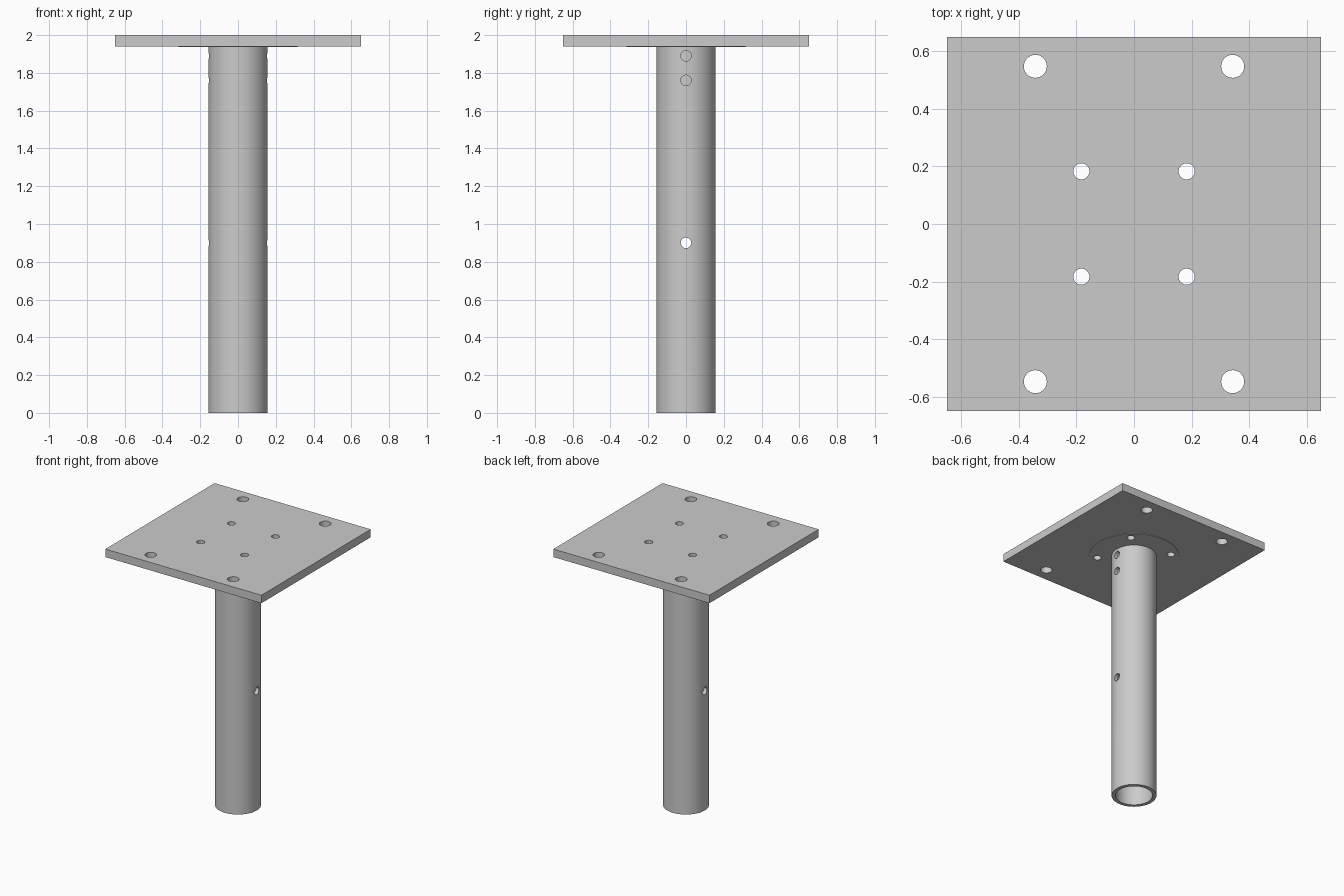
import bpy
import math

cube = bpy.data.objects.get("Cube")
if cube:
    bpy.data.objects.remove(cube, do_unlink=True)

steel = bpy.data.materials.new("grey steel")
steel.use_nodes = True
steel.diffuse_color = (0.6, 0.6, 0.6, 1)
steel.node_tree.nodes["Principled BSDF"].inputs["Base Color"].default_value = (0.6, 0.6, 0.6, 1)

PLATE_BOTTOM, TOP = 1.94, 2.0
PIPE_RADIUS, BORE_RADIUS = 0.157, 0.13


def cylinder(name, radius, z0, z1, x=0, y=0, sides=64):
    bpy.ops.mesh.primitive_cylinder_add(vertices=sides, radius=radius, depth=z1 - z0,
                                        location=(x, y, (z0 + z1) / 2))
    ob = bpy.context.object
    ob.name = name
    ob.data.materials.append(steel)
    return ob


def cut(target, cutters):
    """Subtract the cutters from the target and remove them."""
    for cutter in cutters:
        mod = target.modifiers.new("hole", 'BOOLEAN')
        mod.operation, mod.solver, mod.object = 'DIFFERENCE', 'EXACT', cutter
        bpy.context.view_layer.objects.active = target
        bpy.ops.object.modifier_apply(modifier=mod.name)
        bpy.data.objects.remove(cutter, do_unlink=True)


def corner_holes(radius, x, y):
    return [cylinder("hole_cutter", radius, 1.8, 2.1, sx * x, sy * y, 32)
            for sx in (-1, 1) for sy in (-1, 1)]


def cross_hole(z, radius):
    ob = cylinder("cross_cutter", radius, -0.3, 0.3, sides=32)
    ob.location = (0, 0, z)
    ob.rotation_euler = (0, math.pi / 2, 0)
    return ob


# Square mounting plate with outer and inner bolt holes
bpy.ops.mesh.primitive_cube_add(size=1, location=(0, 0, (PLATE_BOTTOM + TOP) / 2))
plate = bpy.context.object
plate.name = "mounting_plate"
plate.scale = (1.3, 1.3, TOP - PLATE_BOTTOM)
bpy.ops.object.transform_apply(location=False, rotation=False, scale=True)
plate.data.materials.append(steel)
cut(plate, corner_holes(0.04, 0.343, 0.548) + corner_holes(0.028, 0.183, 0.183))

# Round flange almost flush with the plate underside
flange = cylinder("flange_disc", 0.314, PLATE_BOTTOM - 0.003, PLATE_BOTTOM + 0.02)
cut(flange, corner_holes(0.028, 0.183, 0.183))

# Hollow pipe with three cross holes
pipe = cylinder("pipe", PIPE_RADIUS, 0, PLATE_BOTTOM)
cut(pipe, [cylinder("bore_cutter", BORE_RADIUS, -0.1, 2.1)]
    + [cross_hole(z, 0.028) for z in (0.9, 1.76, 1.89)])

# Solid plug joining the flange to the pipe, seen through the upper holes
plug = cylinder("inner_plug", BORE_RADIUS - 0.001, 1.66, PLATE_BOTTOM)

for ob in (plate, flange, pipe, plug):
    bpy.ops.object.select_all(action='DESELECT')
    ob.select_set(True)
    bpy.context.view_layer.objects.active = ob
    bpy.ops.object.shade_smooth_by_angle(angle=math.radians(30))
